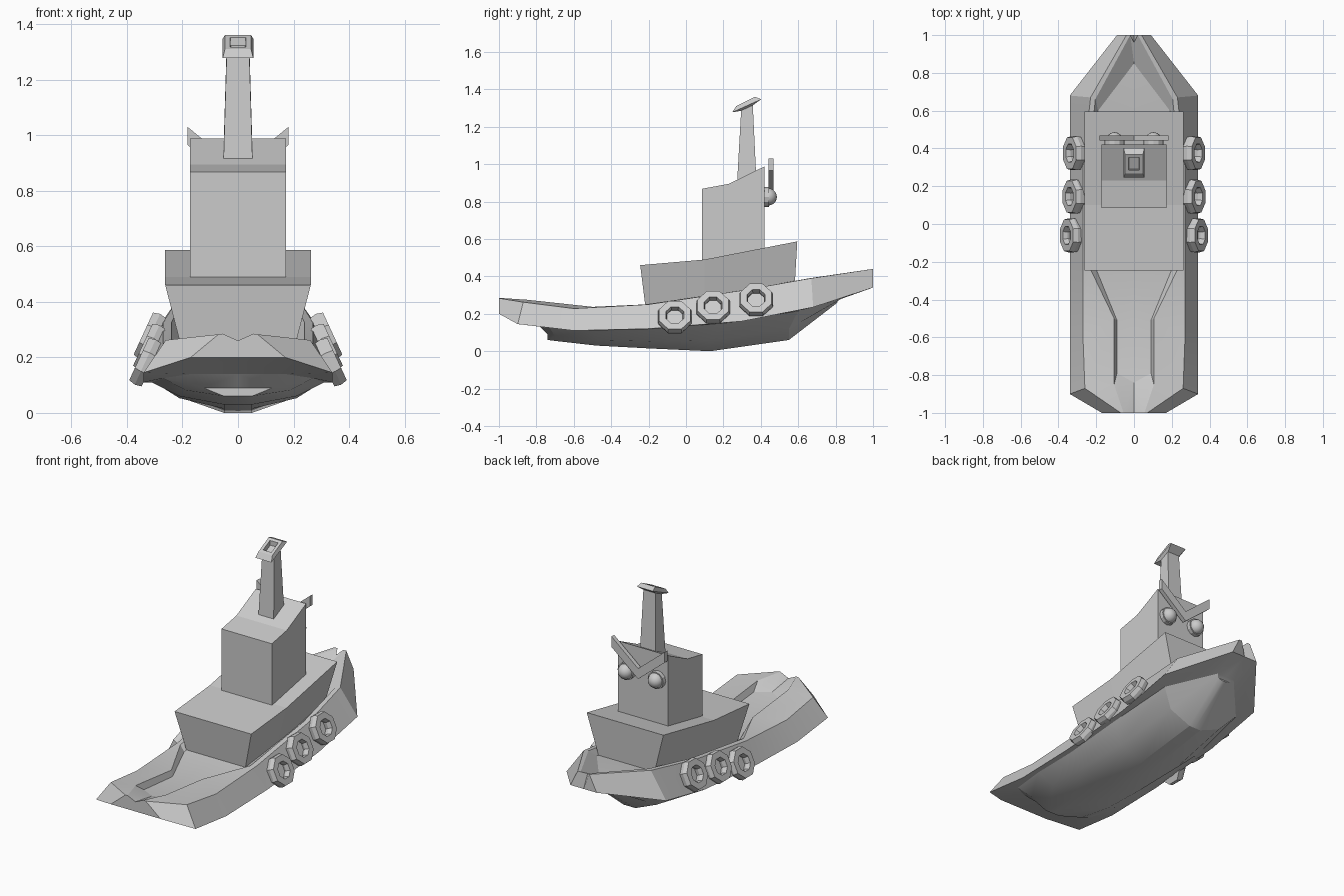
import bpy, bmesh, math
from mathutils import Vector, Matrix

if "Cube" in bpy.data.objects:
    bpy.data.objects.remove(bpy.data.objects["Cube"])


def make(name, polys, matrix=None):
    """Object from a list of polygons given as coordinates; welds and fixes normals."""
    bm = bmesh.new()
    for p in polys:
        bm.faces.new([bm.verts.new(c) for c in p])
    bmesh.ops.remove_doubles(bm, verts=bm.verts, dist=0.0005)
    bmesh.ops.recalc_face_normals(bm, faces=bm.faces)
    me = bpy.data.meshes.new(name)
    bm.to_mesh(me)
    bm.free()
    ob = bpy.data.objects.new(name, me)
    bpy.context.collection.objects.link(ob)
    if matrix:
        ob.matrix_world = matrix
    return ob


def loft(name, rings, cap=True, matrix=None):
    """Skin between closed rings; cap both ends or join last ring to first."""
    polys = []
    seq = rings if cap else rings + rings[:1]
    for a, b in zip(seq, seq[1:]):
        n = len(a)
        polys += [[a[i], a[(i + 1) % n], b[(i + 1) % n], b[i]] for i in range(n)]
    if cap:
        polys += [rings[0], rings[-1]]
    return make(name, polys, matrix)


def smooth(ob, deg=30):
    bpy.ops.object.select_all(action='DESELECT')
    ob.select_set(True)
    bpy.context.view_layer.objects.active = ob
    bpy.ops.object.shade_smooth_by_angle(angle=math.radians(deg))


# Hull: lengthwise lines of one half, stern to bow
keel = [(.05, -.74, .06), (.05, -.70, .055), (.05, -.48, .03), (.05, -.2, .015),
        (.05, .13, 0), (.04, .55, .06), (.01, .81, .26)]
shoulder = [(.17, -.79, .14), (.27, -.73, .125), (.31, -.5, .11), (.31, -.2, .115),
            (.31, .2, .15), (.27, .6, .215), (.06, .83, .28)]
belt = [(.17, -1, .20), (.34, -.9, .145), (.34, -.6, .11), (.34, -.2, .12),
        (.34, .3, .16), (.34, .68, .235), (.09, 1, .34)]
gunwale = [(.07, -1, .283), (.26, -.87, .262), (.27, -.6, .228), (.27, -.2, .25),
           (.27, .3, .325), (.23, .67, .39), (.04, 1, .44)]
inner = [(.055, -1, .285), (.105, -.85, .275), (.105, -.5, .237), (.24, -.22, .25),
         (.24, .3, .325), (.205, .66, .39), (.02, 1, .44)]
deck = [(0, -.84, .235), (.09, -.79, .23), (.09, -.51, .205), (.2, -.24, .225),
        (.2, .3, .285), (.19, .6, .34), (0, .85, .37)]
chine = [(k[0] + .62 * (s[0] - k[0]), k[1], k[2] + .38 * (s[2] - k[2]))
         for k, s in zip(keel, shoulder)]


def mid(p):
    return (0, p[1], p[2])


rows = [[mid(p) for p in keel], keel, chine, shoulder, belt, gunwale, inner, deck,
        [mid(p) for p in deck]]
half = []
for a, b in zip(rows, rows[1:]):
    for i in range(6):
        quad = [a[i], a[i + 1], b[i + 1], b[i]]
        quad = [p for j, p in enumerate(quad) if p != quad[j - 1]]
        if len(quad) > 2:
            half.append(quad)
# Stern and bow ends, each with a V notch in the top
for e, notch in ((0, (0, -1, .26)), (-1, (0, .96, .42))):
    for a, b in ((keel, chine), (chine, shoulder), (shoulder, belt)):
        half.append([a[e], b[e], mid(b[e]), mid(a[e])])
    half.append([belt[e], gunwale[e], inner[e], notch, mid(belt[e])])
    half.append([inner[e], notch, deck[e]])
hull = make("hull", half + [[(-x, y, z) for x, y, z in p] for p in half])
smooth(hull, 20)


# Deckhouse and wheelhouse: cross-sections along the length
def section(xb, yb, zb, xt, yt, zt):
    return [(-xb, yb, zb), (xb, yb, zb), (xt, yt, zt), (-xt, yt, zt)]


loft("deckhouse", [section(.20, -.215, .22, .262, -.245, .46),
                   section(.20, .1, .25, .262, .1, .49),
                   section(.19, .58, .33, .262, .595, .587)])
loft("wheelhouse", [section(.172, .085, .46, .172, .085, .868),
                    section(.172, .23, .46, .172, .23, .895),
                    section(.172, .42, .46, .172, .42, .988)])


# Funnel with tilted flared cap
def slab(w, y0, z0, y1, z1):
    return [(-w, y0, z0), (w, y0, z0), (w, y1, z1), (-w, y1, z1)]


loft("funnel", [slab(.053, .272, .88, .376, .92), slab(.041, .295, 1.29, .357, 1.32)])
loft("funnel_cap", [slab(.041, .293, 1.285, .358, 1.315), slab(.055, .247, 1.277, .402, 1.347),
                    slab(.047, .268, 1.31, .368, 1.36), slab(.028, .285, 1.318, .352, 1.351),
                    slab(.026, .29, 1.29, .352, 1.322)])

# Face on the wheelhouse front: eyes and slanted brows
for s, side in ((-1, "left"), (1, "right")):
    bpy.ops.mesh.primitive_cylinder_add(vertices=12, radius=.053, depth=.03,
                                        location=(s * .103, .43, .825),
                                        rotation=(math.pi / 2, 0, 0))
    bpy.context.object.name = "eye_rim_" + side
    bpy.ops.mesh.primitive_uv_sphere_add(segments=16, ring_count=10, radius=.046,
                                         location=(s * .103, .44, .825))
    bpy.context.object.name = "eye_" + side
    smooth(bpy.context.object, 60)
    loft("brow_" + side, [[(s * x, y, z + h) for y, h in
                           ((.442, 0), (.468, 0), (.468, .065), (.442, .065))]
                          for x, z in ((0, .815), (.182, .965))])

# Tyre fenders leaning against the sloped hull sides
def octagon(r, h):
    return [(r * math.cos(a), r * math.sin(a), h)
            for a in (math.radians(22.5 + 45 * i) for i in range(8))]


tyre = [octagon(r, h) for r, h in ((.092, -.025), (.097, 0), (.09, .025), (.052, .025),
                                   (.046, 0), (.052, -.025))]
for s, side in ((-1, "left"), (1, "right")):
    for i, (x, y, z) in enumerate(((.334, -.06, .183), (.32, .145, .235), (.318, .375, .275))):
        turn = Vector((s * .91, 0, .42)).to_track_quat('Z', 'Y').to_matrix().to_4x4()
        loft(f"tyre_{side}_{i + 1}", tyre, False, Matrix.Translation((s * x, y, z)) @ turn)
